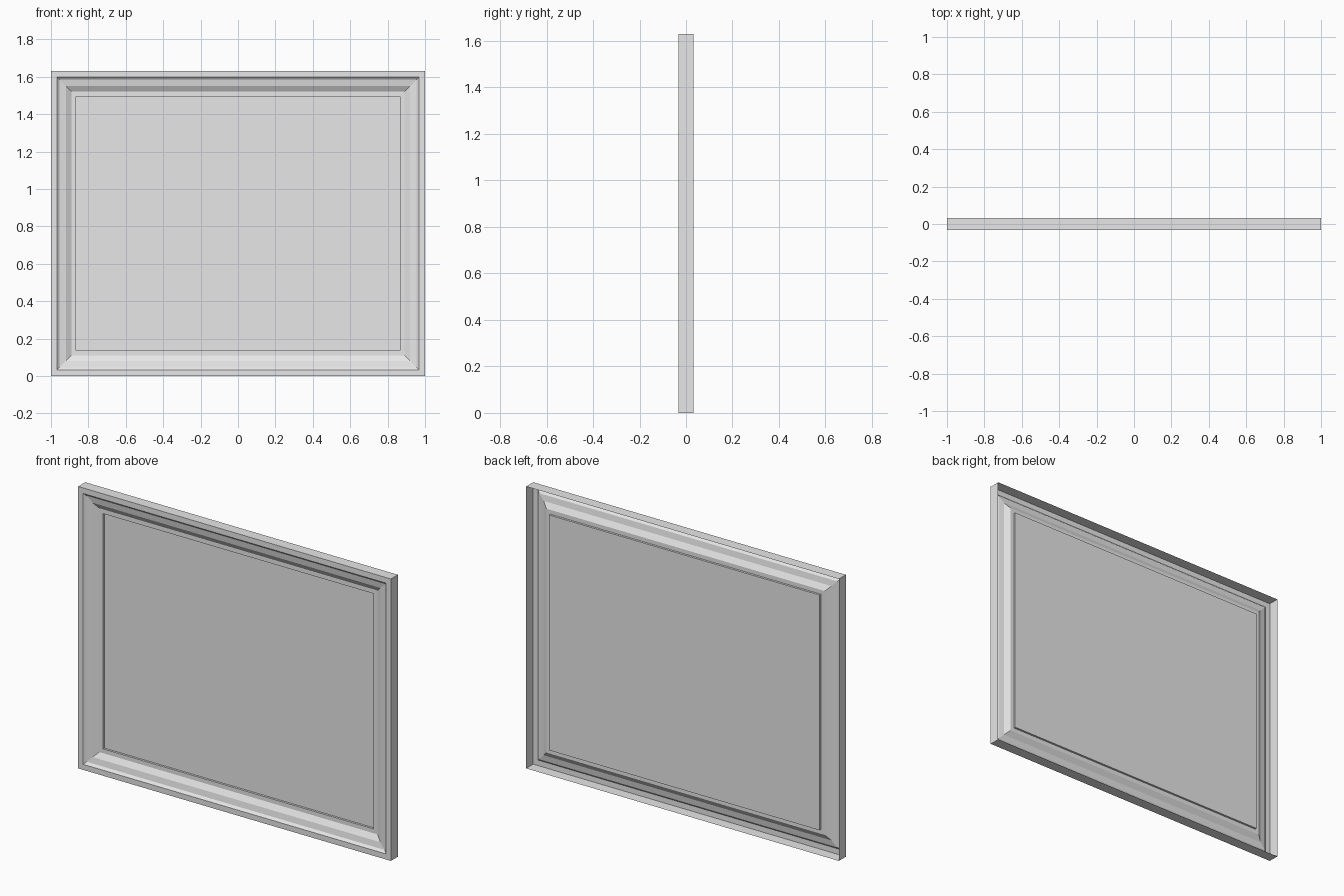
import bpy
import bmesh

cube = bpy.data.objects.get("Cube")
if cube:
    bpy.data.objects.remove(cube, do_unlink=True)

WIDTH, HEIGHT, DEPTH = 2.0, 1.63, 0.064

# Moulding section: (inset from the outer edge, distance behind the front)
PROFILE = [
    (0.0, DEPTH),       # open back edge of the side walls
    (0.0, 0.0),         # front outer edge
    (0.032, 0.0),       # flat border
    (0.046, 0.012),     # first steep slope
    (0.08, 0.018),      # shallow slope
    (0.11, 0.036),      # second steep slope
    (0.135, 0.036),     # inner flat
    (0.135, 0.048),     # step down to the panel
]

grey = bpy.data.materials.new("plain grey")
grey.use_nodes = True
colour = (0.8, 0.8, 0.8, 1.0)
grey.diffuse_color = colour
grey.node_tree.nodes["Principled BSDF"].inputs["Base Color"].default_value = colour


def ring(bm, inset, depth):
    """Rectangle of four vertices, inset from the outer edge."""
    x, y = WIDTH / 2 - inset, depth - DEPTH / 2
    low, high = inset, HEIGHT - inset
    return [bm.verts.new((px, y, pz))
            for px, pz in ((-x, low), (x, low), (x, high), (-x, high))]


def add_object(name, bm):
    mesh = bpy.data.meshes.new(name)
    bm.to_mesh(mesh)
    bm.free()
    mesh.materials.append(grey)
    obj = bpy.data.objects.new(name, mesh)
    bpy.context.collection.objects.link(obj)


# Mitred frame: a thin pressed shell, hollow at the back
bm = bmesh.new()
rings = [ring(bm, *point) for point in PROFILE]
for outer, inner in zip(rings, rings[1:]):
    for i in range(4):
        j = (i + 1) % 4
        bm.faces.new((outer[i], outer[j], inner[j], inner[i]))
add_object("moulded_frame", bm)

# Flat centre panel at the bottom of the step
bm = bmesh.new()
bm.faces.new(ring(bm, *PROFILE[-1]))
add_object("centre_panel", bm)
